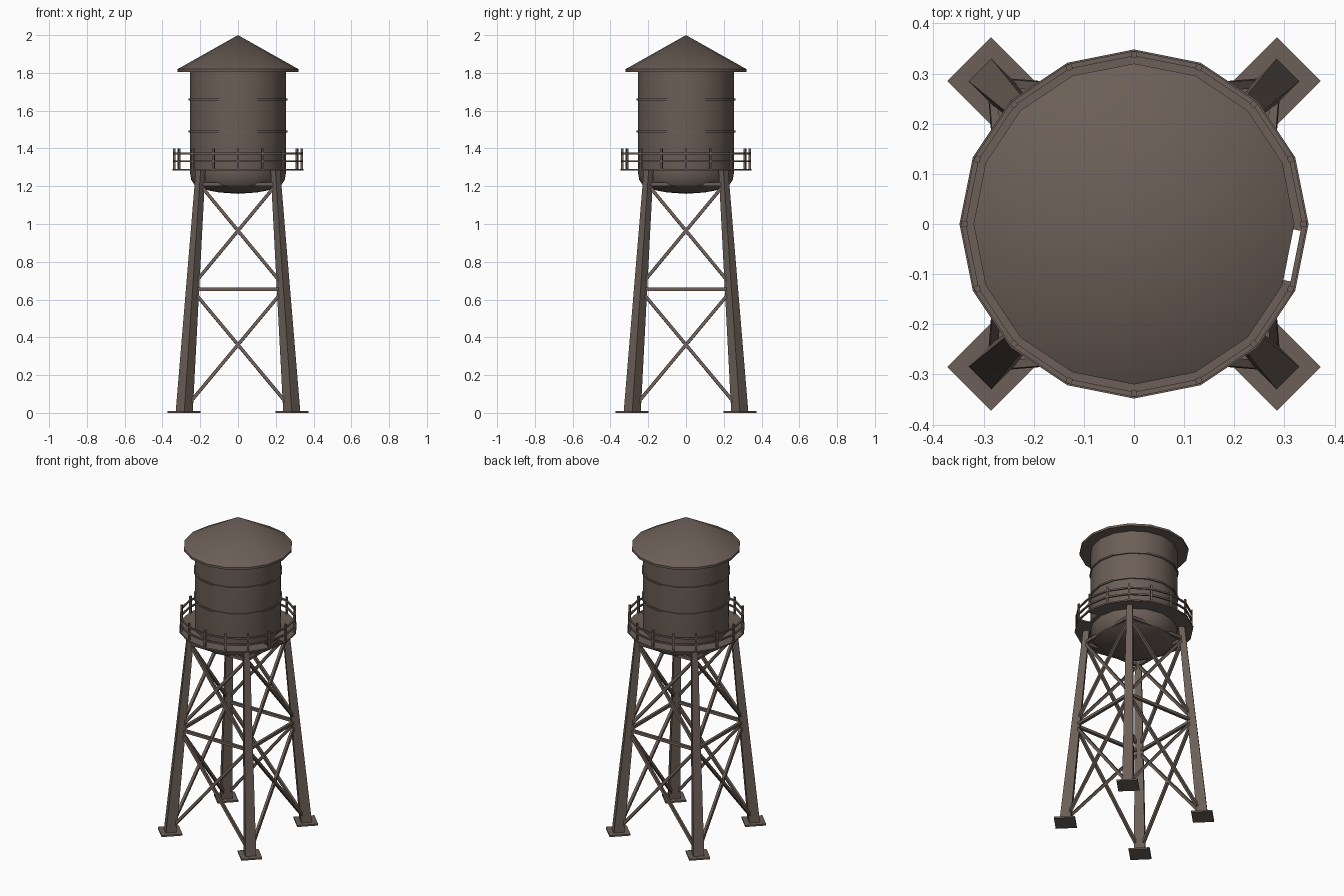
import bpy, bmesh
from math import sin, cos, pi, radians
from mathutils import Vector

if "Cube" in bpy.data.objects:
    bpy.data.objects.remove(bpy.data.objects["Cube"])

SIDES = 16
mat = bpy.data.materials.new("weathered_brown")
mat.diffuse_color = (0.15, 0.115, 0.095, 1)
mat.use_nodes = True
mat.node_tree.nodes["Principled BSDF"].inputs["Base Color"].default_value = mat.diffuse_color


def finish(name, bm, smooth=False):
    bmesh.ops.recalc_face_normals(bm, faces=bm.faces)
    me = bpy.data.meshes.new(name)
    bm.to_mesh(me)
    bm.free()
    me.materials.append(mat)
    ob = bpy.data.objects.new(name, me)
    bpy.context.collection.objects.link(ob)
    if smooth:
        bpy.ops.object.select_all(action='DESELECT')
        ob.select_set(True)
        bpy.context.view_layer.objects.active = ob
        bpy.ops.object.shade_smooth_by_angle(angle=radians(30))
    return ob


def lathe(name, profile, closed=False, smooth=False):
    """Turn (radius, z) points around z; radius 0 collapses to a pole."""
    bm = bmesh.new()
    rings = []
    for r, z in profile:
        if r == 0:
            rings.append([bm.verts.new((0, 0, z))] * SIDES)
        else:
            rings.append([bm.verts.new((r * cos(2 * pi * i / SIDES), r * sin(2 * pi * i / SIDES), z))
                          for i in range(SIDES)])
    pairs = list(zip(rings, rings[1:])) + ([(rings[-1], rings[0])] if closed else [])
    for a, b in pairs:
        for i in range(SIDES):
            j = (i + 1) % SIDES
            bm.faces.new(list(dict.fromkeys((a[i], a[j], b[j], b[i]))))
    return finish(name, bm, smooth)


def hoop(name, r0, r1, z0, z1):
    return lathe(name, [(r0, z0), (r1, z0), (r1, z1), (r0, z1)], closed=True, smooth=True)


def frustum(bm, a, b, u, v, wa, wb):
    """Square bar from a to b with side directions u, v and end widths wa, wb."""
    ends = [[bm.verts.new(p + (u * s + v * t) * w / 2) for s, t in ((-1, -1), (1, -1), (1, 1), (-1, 1))]
            for p, w in ((a, wa), (b, wb))]
    bm.faces.new(ends[0])
    bm.faces.new(ends[1])
    for i in range(4):
        j = (i + 1) % 4
        bm.faces.new((ends[0][i], ends[0][j], ends[1][j], ends[1][i]))


def brace(bm, a, b, w):
    d = (b - a).normalized()
    u = d.cross(Vector((a + b).xy.to_3d())).normalized()
    frustum(bm, a, b, u, d.cross(u), w, w)


def leg_point(k, z):
    r = (0.285 - 0.087 * z / 1.285) * 2 ** 0.5
    a = pi / 4 + k * pi / 2
    return Vector((r * cos(a), r * sin(a), z))


# Tank with rounded bottom
lathe("tank", [(0, 1.16), (0.1, 1.167), (0.18, 1.182), (0.228, 1.205), (0.248, 1.235),
               (0.255, 1.28), (0.255, 1.81), (0, 1.81)], smooth=True)

# Conical roof with a thin eave
lathe("roof", [(0, 1.806), (0.32, 1.806), (0.32, 1.82), (0, 2.0)], smooth=True)

# Bands around the tank
for name, z in (("lower_band", 1.49), ("upper_band", 1.66)):
    hoop(name, 0.25, 0.262, z - 0.005, z + 0.005)

# Walkway with an access hatch cut on the right side
deck = hoop("walkway", 0.245, 0.348, 1.283, 1.292)
bm = bmesh.new()
ang = radians(-11.25)
radial, side = Vector((cos(ang), sin(ang), 0)), Vector((-sin(ang), cos(ang), 0))
mid = radial * 0.301
bm_axis = Vector((0, 0, 1))
frustum(bm, mid - side * 0.0515 + bm_axis * 1.2875, mid + side * 0.0515 + bm_axis * 1.2875,
        radial, bm_axis, 0.06, 0.06)
cutter = finish("hatch_cutter", bm)
cutter.hide_render = True
cutter.hide_set(True)
cut = deck.modifiers.new("hatch", 'BOOLEAN')
cut.operation = 'DIFFERENCE'
cut.solver = 'EXACT'
cut.object = cutter

# Railing: two rails and sixteen posts
for name, z in (("lower_rail", 1.332), ("upper_rail", 1.374)):
    hoop(name, 0.335, 0.345, z - 0.005, z + 0.005)
bm = bmesh.new()
for i in range(SIDES):
    a = 2 * pi * i / SIDES
    p = Vector((0.338 * cos(a), 0.338 * sin(a), 0))
    frustum(bm, p + bm_axis * 1.285, p + bm_axis * 1.4, Vector((cos(a), sin(a), 0)),
            Vector((-sin(a), cos(a), 0)), 0.012, 0.012)
finish("railing_posts", bm)

# Four tapered legs on foot plates
legs, plates = bmesh.new(), bmesh.new()
for k in range(4):
    a = pi / 4 + k * pi / 2
    u, v = Vector((cos(a), sin(a), 0)), Vector((-sin(a), cos(a), 0))
    frustum(legs, leg_point(k, 0.005), leg_point(k, 1.285), u, v, 0.064, 0.036)
    foot = leg_point(k, 0)
    frustum(plates, foot, foot + bm_axis * 0.01, u, v, 0.124, 0.124)
finish("legs", legs)
finish("foot_plates", plates)

# Horizontal struts and crossed braces on each face of the tower
struts, braces = bmesh.new(), bmesh.new()
for k in range(4):
    for z in (0.655, 1.21):
        brace(struts, leg_point(k, z), leg_point(k + 1, z), 0.018)
    for lo, hi in ((0.02, 0.65), (0.675, 1.21)):
        brace(braces, leg_point(k, lo), leg_point(k + 1, hi), 0.017)
        brace(braces, leg_point(k + 1, lo), leg_point(k, hi), 0.017)
finish("horizontal_struts", struts)
finish("cross_braces", braces)
